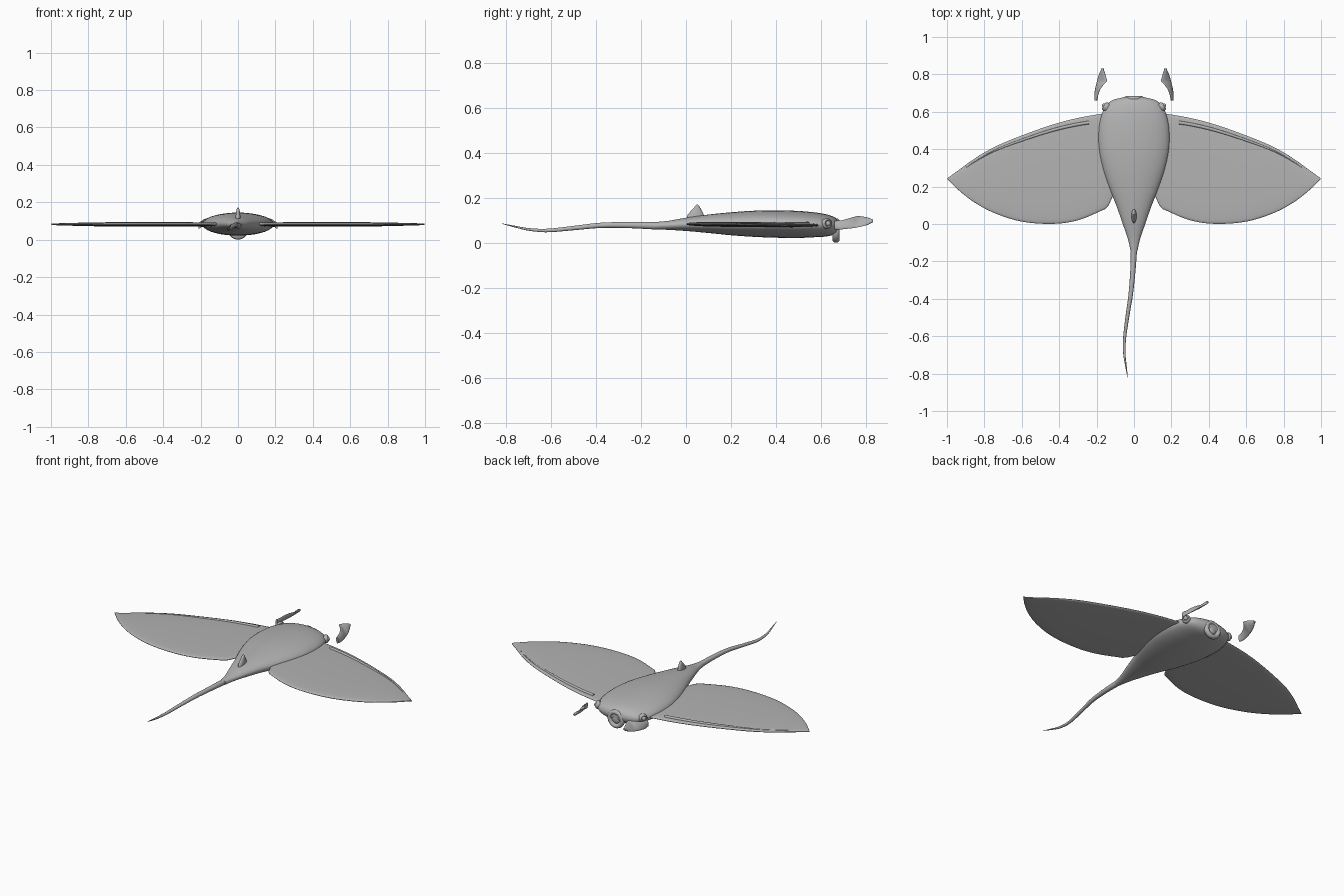
import bpy, bmesh, math
from mathutils import Vector

if "Cube" in bpy.data.objects:
    bpy.data.objects.remove(bpy.data.objects["Cube"])

skin = bpy.data.materials.new("ray_grey")
skin.diffuse_color = (0.45, 0.45, 0.45, 1)
skin.use_nodes = True
skin.node_tree.nodes["Principled BSDF"].inputs["Base Color"].default_value = skin.diffuse_color


def interp(table, t):
    """Smooth (Catmull-Rom style) lookup in rows of (key, value, ...)."""
    n = len(table)
    i = max(0, min(n - 2, sum(1 for r in table if r[0] <= t) - 1))
    a, b = table[i], table[i + 1]
    h = b[0] - a[0]
    u = max(0.0, min(1.0, (t - a[0]) / h))
    p, q = table[max(i - 1, 0)], table[min(i + 2, n - 1)]
    out = []
    for k in range(1, len(a)):
        m0 = (b[k] - p[k]) / (b[0] - p[0]) * h
        m1 = (q[k] - a[k]) / (q[0] - a[0]) * h
        out.append((2*u**3 - 3*u*u + 1) * a[k] + (u**3 - 2*u*u + u) * m0
                   + (3*u*u - 2*u**3) * b[k] + (u**3 - u*u) * m1)
    return out


def loft(name, rings, mirror=False, angle=50):
    """Skin a list of closed rings, cap both ends, optionally mirror in x."""
    bm = bmesh.new()
    rows = [[bm.verts.new(p) for p in ring] for ring in rings]
    for r, s in zip(rows, rows[1:]):
        for j in range(len(r)):
            k = (j + 1) % len(r)
            bm.faces.new((r[j], r[k], s[k], s[j]))
    bm.faces.new(rows[0][::-1])
    bm.faces.new(rows[-1])
    if mirror:
        dup = bmesh.ops.duplicate(bm, geom=bm.verts[:] + bm.edges[:] + bm.faces[:])
        for v in dup["geom"]:
            if isinstance(v, bmesh.types.BMVert):
                v.co.x *= -1
    bmesh.ops.recalc_face_normals(bm, faces=bm.faces[:])
    me = bpy.data.meshes.new(name)
    bm.to_mesh(me)
    bm.free()
    ob = bpy.data.objects.new(name, me)
    bpy.context.collection.objects.link(ob)
    me.materials.append(skin)
    bpy.ops.object.select_all(action='DESELECT')
    ob.select_set(True)
    bpy.context.view_layer.objects.active = ob
    bpy.ops.object.shade_smooth_by_angle(angle=math.radians(angle))
    return ob


def ellipse(c, u, v, n=24):
    c, u, v = Vector(c), Vector(u), Vector(v)
    return [c + u * math.cos(2*math.pi*i/n) + v * math.sin(2*math.pi*i/n) for i in range(n)]


def turned(name, centre, axis, profile, mirror=False, n=32):
    """Revolve (distance along axis, radius) pairs around an axis."""
    axis = Vector(axis).normalized()
    u = axis.orthogonal().normalized()
    v = axis.cross(u)
    return loft(name, [ellipse(Vector(centre) + axis*d, u*r, v*r, n) for d, r in profile], mirror)


def steps(a, b, n):
    return [a + (b - a) * i / n for i in range(n + 1)]


# Body: y, half width, top z, bottom z
body = [(-0.145, .018, .092, .060), (-0.08, .033, .098, .058), (0, .060, .112, .053),
        (.1, .095, .126, .044), (.2, .135, .136, .034), (.3, .168, .143, .027),
        (.4, .188, .145, .023), (.5, .190, .142, .022), (.57, .178, .136, .025),
        (.62, .158, .128, .028), (.65, .135, .119, .034), (.67, .095, .108, .045),
        (.68, .045, .092, .060)]
rings = []
for y in steps(-.145, .68, 60):
    w, top, bot = interp(body, y)
    rings.append(ellipse((0, y, (top+bot)/2), (w, 0, 0), (0, 0, (top-bot)/2), 36))
loft("body", rings)

# Tail: y, x, z, radius
tail = [(-.82, -.034, .086, .001), (-.76, -.043, .072, .004), (-.70, -.051, .060, .006),
        (-.62, -.051, .055, .008), (-.5, -.036, .066, .010), (-.38, -.018, .078, .012),
        (-.25, -.006, .079, .014), (-.13, 0, .076, .017)]
rings = []
for y in steps(-.82, -.13, 50):
    x, z, r = interp(tail, y)
    rings.append(ellipse((x, y, z), (r, 0, 0), (0, 0, r), 14))
loft("tail", rings)

# Wings: x, leading y, trailing y
wing = [(.08, .60, .19), (.11, .598, .155), (.14, .595, .092), (.17, .59, .073), (.3, .567, .02),
        (.43, .533, .001), (.6, .473, .013), (.75, .41, .06), (.86, .345, .12), (.94, .286, .183),
        (.998, .245, .241)]
rings = []
for x in steps(.08, .998, 50):
    lead, trail = interp(wing, x)
    thick = .0115 * min(1, ((1.03 - x) / .35) ** .5)
    ring = []
    for i in range(40):
        a = 2*math.pi*i/40
        t = .5 + .5*math.cos(a)
        s = math.copysign(abs(math.sin(a)) ** .6, math.sin(a))
        ring.append((x, trail + (lead-trail)*t, .084 - .006*t*(1 - x*.5) + thick*s))
    rings.append(ring)
loft("wings", rings, mirror=True)

# Raised fold along the leading edge of each wing
rings = []
for x in steps(.24, .90, 30):
    lead, _ = interp(wing, x)
    f = .0085 * (1 - ((x - .24) / .70) ** 2) + .001
    inset = .036 - .02 * (x - .24) / .66
    rings.append(ellipse((x, lead - inset, .085), (0, f, 0), (0, 0, f), 10))
loft("wing_folds", rings, mirror=True)

# Dorsal fin: z, centre y, half length, half thickness
rings = [ellipse((0, y, z), (t, 0, 0), (0, l, 0), 16) for z, y, l, t in
         [(.10, .043, .042, .014), (.125, .043, .036, .013), (.14, .046, .026, .011),
          (.155, .049, .015, .009), (.165, .050, .008, .007), (.171, .050, .003, .003)]]
loft("dorsal_fin", rings)

# Head lobes: y, outer x, inner x, top z, bottom z; each section leans inward
lobe = [(.66, .209, .198, .098, .060), (.69, .213, .190, .100, .060), (.72, .210, .178, .108, .063),
        (.745, .205, .160, .115, .066), (.763, .201, .142, .119, .069), (.785, .195, .146, .117, .074),
        (.81, .185, .155, .112, .081), (.832, .172, .164, .104, .092)]
rings = []
for y in steps(.66, .832, 24):
    xo, xi, zt, zb = interp(lobe, y)
    c = ((xo+xi)/2, y, (zt+zb)/2)
    lean = Vector(((xo-xi)/2 - .003, 0, -(zt-zb)/2))
    across = lean.normalized().cross(Vector((0, 1, 0))) * .007
    rings.append(ellipse(c, lean, across, 16))
loft("head_lobes", rings, mirror=True)

# Round mouth with a raised rim, a groove and a central button
turned("mouth", (0, .652, .055), (0, 1, 0),
       [(0, .046), (.006, .052), (.018, .0545), (.026, .052), (.031, .046), (.032, .040),
        (.029, .033), (.023, .029), (.021, .026), (.025, .022), (.028, .014), (.029, .003)])

# Eyes: rimmed socket with a small ball
turned("eye_sockets", (.142, .622, .085), (.85, .5, .05),
       [(0, .023), (.014, .024), (.021, .021), (.023, .017), (.020, .013), (.018, .004)], True, 20)
turned("eyeballs", (.158, .632, .086), (.85, .5, .05),
       [(0, .012), (.006, .0115), (.011, .008), (.013, .002)], True, 16)
